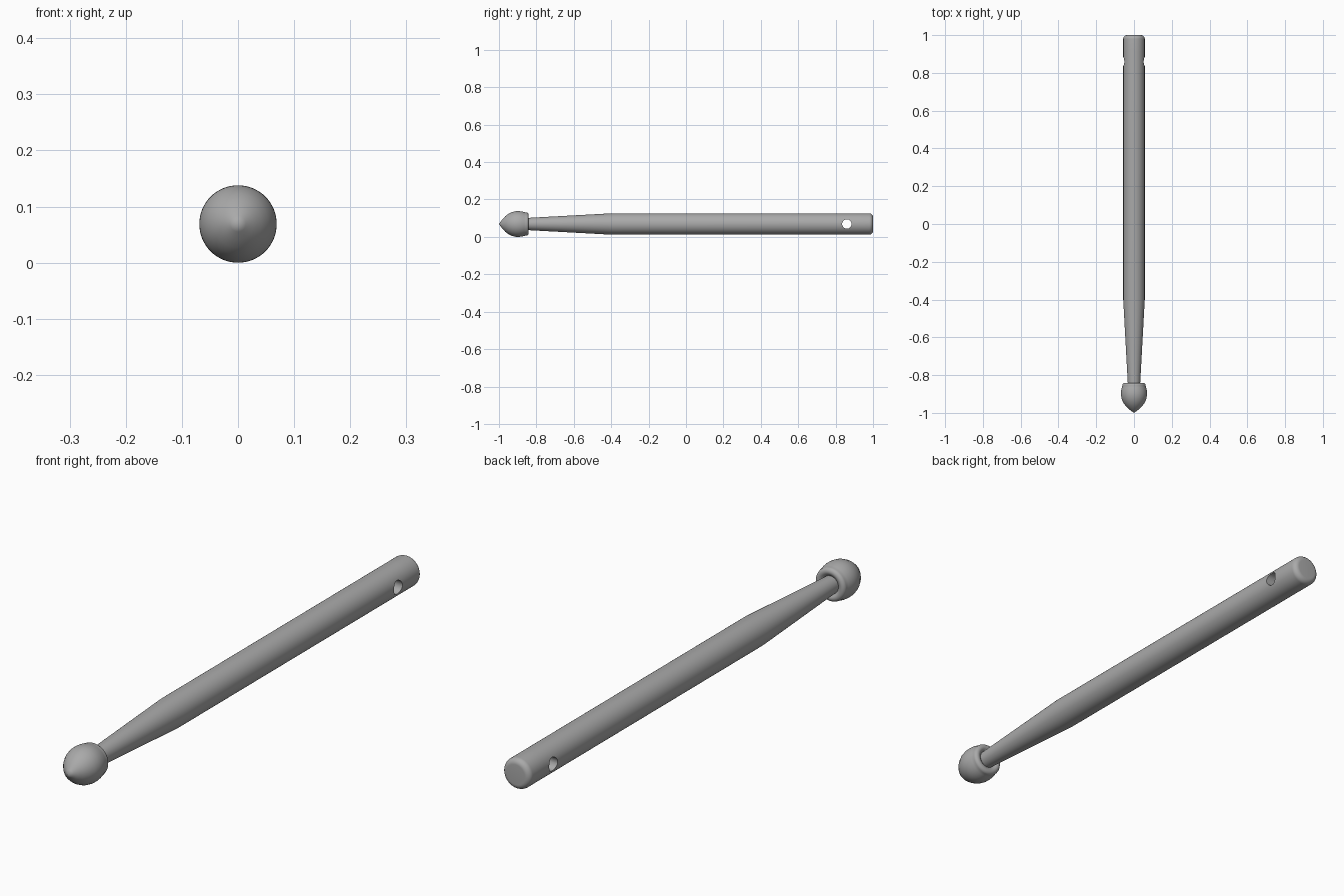
import bpy, bmesh, math

cube = bpy.data.objects.get("Cube")
if cube:
    bpy.data.objects.remove(cube, do_unlink=True)

AXIS_Z = 0.069
SHAFT_R = 0.057
SIDES = 64

grey = bpy.data.materials.new("plain_grey")
grey.use_nodes = True
colour = (0.4, 0.4, 0.4, 1)
grey.diffuse_color = colour
grey.node_tree.nodes["Principled BSDF"].inputs["Base Color"].default_value = colour


def lathe(name, profile):
    """Revolve (y, radius) points about the stick's axis; ends are closed."""
    bm = bmesh.new()
    rings = []
    for y, r in profile:
        count = SIDES if r > 0 else 1
        rings.append([bm.verts.new((r * math.cos(math.tau * i / SIDES), y,
                                    AXIS_Z + r * math.sin(math.tau * i / SIDES)))
                      for i in range(count)])
    for a, b in zip(rings, rings[1:]):
        for i in range(SIDES):
            j = (i + 1) % SIDES
            if len(a) == 1:
                bm.faces.new((a[0], b[i], b[j]))
            else:
                bm.faces.new((a[i], b[i], b[j], a[j]))
    for ring in (rings[0], rings[-1]):
        if len(ring) > 1:
            bm.faces.new(ring)
    bmesh.ops.recalc_face_normals(bm, faces=bm.faces)
    mesh = bpy.data.meshes.new(name)
    bm.to_mesh(mesh)
    bm.free()
    mesh.materials.append(grey)
    obj = bpy.data.objects.new(name, mesh)
    bpy.context.collection.objects.link(obj)
    return obj


def activate(obj):
    bpy.ops.object.select_all(action='DESELECT')
    obj.select_set(True)
    bpy.context.view_layer.objects.active = obj


def arc(y, r, size, start, end, steps=8):
    """Rounded corner of the profile, angles in degrees from +y."""
    angles = [math.radians(start + (end - start) * i / steps) for i in range(steps + 1)]
    return [(y + size * math.cos(a), r + size * math.sin(a)) for a in angles]


# Shaft: tapered neck, straight grip and rounded butt
shaft = lathe("shaft", [(-0.88, 0.032), (-0.84, 0.033), (-0.4, SHAFT_R),
                        (0.81, SHAFT_R), (0.91, SHAFT_R)]
              + arc(0.98, SHAFT_R - 0.02, 0.02, 90, 0))

# Cross hole near the butt
bpy.ops.mesh.primitive_cylinder_add(vertices=32, radius=0.025, depth=0.3,
                                    location=(0, 0.86, AXIS_Z),
                                    rotation=(0, math.pi / 2, 0))
cutter = bpy.context.object
cutter.name = "hole_cutter"
cutter.hide_render = True
activate(shaft)
hole = shaft.modifiers.new("hole", 'BOOLEAN')
hole.operation = 'DIFFERENCE'
hole.solver = 'EXACT'
hole.object = cutter
bpy.ops.object.modifier_apply(modifier=hole.name)
bpy.data.objects.remove(cutter, do_unlink=True)

# Acorn tip: pointed nose, full belly, rounded lip and recessed back
nose = [(-1.0, 0), (-0.99, 0.014), (-0.98, 0.027), (-0.966, 0.042),
        (-0.95, 0.054), (-0.93, 0.064), (-0.91, 0.0685), (-0.895, 0.069),
        (-0.88, 0.0675), (-0.865, 0.064)]
tip = lathe("tip", nose + arc(-0.855, 0.048, 0.014, 100, -40) + [(-0.85, 0.031)])

for obj in (shaft, tip):
    activate(obj)
    bpy.ops.object.shade_smooth_by_angle(angle=math.radians(35))
